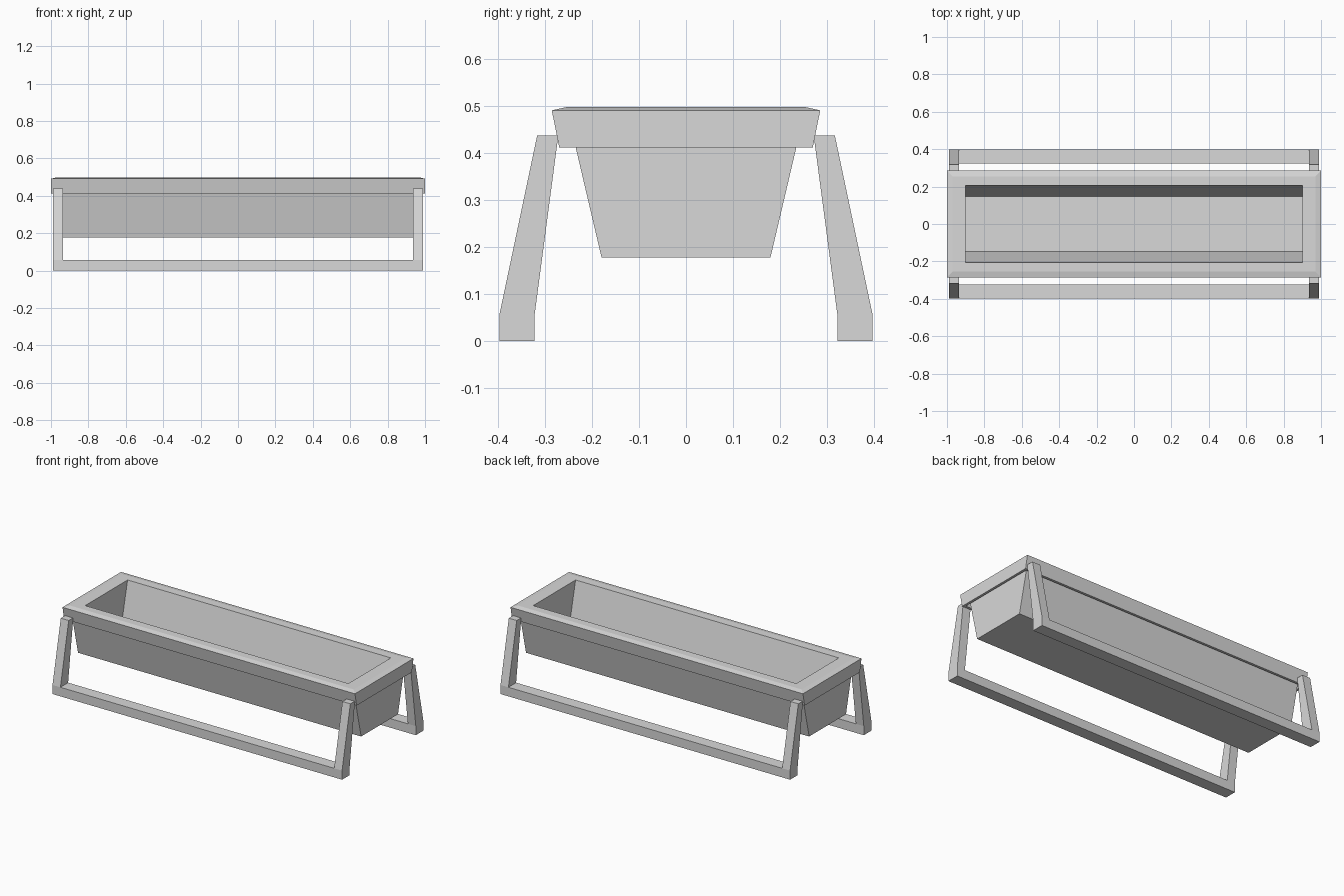
import bpy, bmesh
from mathutils import Vector

if "Cube" in bpy.data.objects:
    bpy.data.objects.remove(bpy.data.objects["Cube"], do_unlink=True)

grey = bpy.data.materials.new("light_grey")
grey.use_nodes = True
COLOUR = (0.69, 0.69, 0.69, 1.0)
grey.diffuse_color = COLOUR
grey.node_tree.nodes["Principled BSDF"].inputs["Base Color"].default_value = COLOUR


def finish(name, bm):
    """Turn a bmesh into a named, flat-shaded object."""
    bmesh.ops.recalc_face_normals(bm, faces=bm.faces)
    mesh = bpy.data.meshes.new(name)
    bm.to_mesh(mesh)
    bm.free()
    mesh.materials.append(grey)
    obj = bpy.data.objects.new(name, mesh)
    bpy.context.collection.objects.link(obj)
    return obj


def loft_rectangles(name, rings):
    """Join rectangles (half width, half depth, height) and cap both ends."""
    bm = bmesh.new()
    loops = [[bm.verts.new((sx * hx, sy * hy, z))
              for sx, sy in ((-1, -1), (1, -1), (1, 1), (-1, 1))]
             for hx, hy, z in rings]
    for low, high in zip(loops, loops[1:]):
        for i in range(4):
            j = (i + 1) % 4
            bm.faces.new((low[i], low[j], high[j], high[i]))
    bm.faces.new(loops[0])
    bm.faces.new(loops[-1])
    return finish(name, bm)


# Trough: tapered tub with a folded-over lip, hollow inside
loft_rectangles("planter_trough", [
    (0.968, 0.18, 0.178),    # underside
    (0.968, 0.251, 0.48),    # tub wall up under the lip
    (0.985, 0.268, 0.48),    # lip inner fold
    (0.985, 0.255, 0.412),   # lip lower edge, inside
    (1.0, 0.27, 0.412),      # lip lower edge, outside
    (1.0, 0.286, 0.491),     # lip outer edge
    (0.97, 0.255, 0.498),    # lip bevel
    (0.90, 0.207, 0.498),    # opening
    (0.90, 0.146, 0.236),    # inner floor
])

# Stand: floor bar whose two ends rise into leaning, tapering legs
bm = bmesh.new()
bmesh.ops.create_cube(bm, size=1)
bmesh.ops.scale(bm, verts=bm.verts, vec=(1.98, 0.075, 0.056))
bmesh.ops.translate(bm, verts=bm.verts, vec=(0, -0.36, 0.028))
LEG_INNER = 0.936
for side in (-1, 1):
    bmesh.ops.bisect_plane(bm, geom=bm.verts[:] + bm.edges[:] + bm.faces[:],
                           plane_co=(side * LEG_INNER, 0, 0), plane_no=(1, 0, 0))
bm.normal_update()
feet = [f for f in bm.faces
        if abs(f.normal.z) > 0.9 and f.calc_center_median().z > 0.05
        and abs(f.calc_center_median().x) > LEG_INNER]
for face in bmesh.ops.extrude_discrete_faces(bm, faces=feet)["faces"]:
    for v in face.verts:
        outer = v.co.y < -0.36
        v.co = Vector((v.co.x, -0.317 if outer else -0.272, 0.438))
stand = finish("stand_frames", bm)

# Matching frame on the rear side
mirror = stand.modifiers.new("rear_copy", 'MIRROR')
mirror.use_axis = (False, True, False)
mirror.use_clip = False
mirror.use_mirror_merge = False
